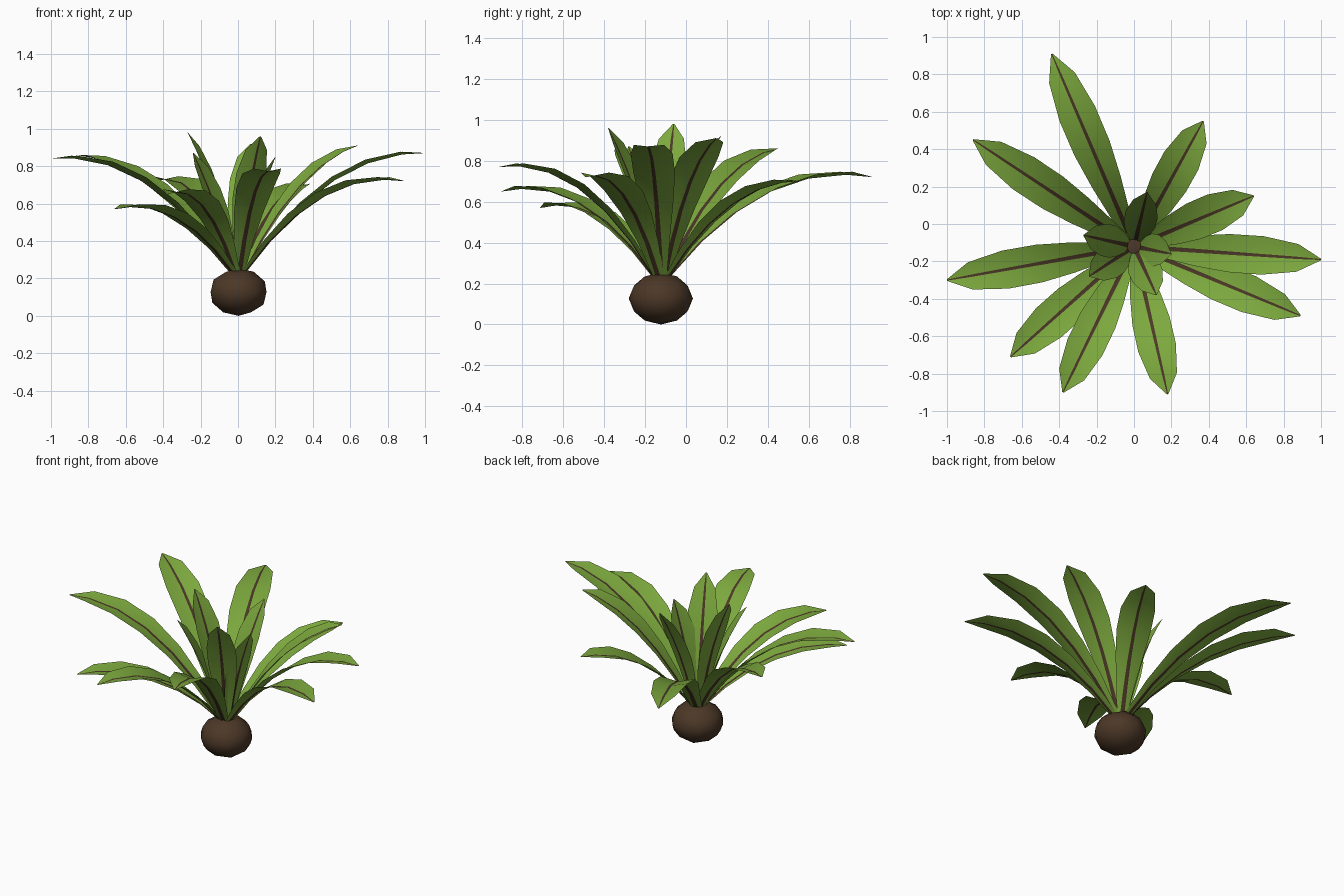
import bpy, bmesh, math
from mathutils import Vector

if "Cube" in bpy.data.objects:
    bpy.data.objects.remove(bpy.data.objects["Cube"])


def material(name, rgb):
    m = bpy.data.materials.new(name)
    m.diffuse_color = (*rgb, 1)
    m.use_nodes = True
    m.node_tree.nodes["Principled BSDF"].inputs["Base Color"].default_value = m.diffuse_color
    return m


GREEN = material("leaf green", (0.205, 0.40, 0.048))
BROWN = material("bark brown", (0.072, 0.039, 0.020))
CX, CY, BASE_Z = 0.0, -0.12, 0.22

# Blade outline: position along the leaf, half width
OUTLINE = [(0, .028), (.17, .055), (.34, .082), (.52, .102), (.70, .103), (.88, .074), (1, .004)]


def leaf(name, tip, bend, along=.48, width=1.0):
    """Arched, slightly folded blade with a brown midrib; bend lifts the curve's control point."""
    tip = Vector(tip)
    out = Vector((tip.x - CX, tip.y - CY, 0))
    reach = out.length
    out.normalize()
    side = Vector((-out.y, out.x, 0))
    p0 = Vector((CX, CY, BASE_Z)) + out * .03
    p1 = Vector((CX, CY, tip.z + bend)) + out * reach * along
    bm = bmesh.new()
    rows = []
    for t, w in OUTLINE:
        p = p0 * (1 - t) ** 2 + p1 * 2 * t * (1 - t) + tip * t * t
        tangent = ((p1 - p0) * (1 - t) + (tip - p1) * t).normalized()
        up = tangent.cross(side).normalized()
        w *= width
        rib = min(.013 * (1 - .6 * t), w * .6)
        lift = up * w * .2
        rows.append([bm.verts.new(v) for v in (
            p - side * w + lift, p - side * rib, p + side * rib, p + side * w + lift)])
    for a, b in zip(rows, rows[1:]):
        for i in range(3):
            f = bm.faces.new((a[i], a[i + 1], b[i + 1], b[i]))
            f.material_index = 1 if i == 1 else 0
            f.smooth = True
    bm.normal_update()
    if sum(f.normal.z for f in bm.faces) < 0:
        bmesh.ops.reverse_faces(bm, faces=bm.faces[:])
    me = bpy.data.meshes.new(name)
    bm.to_mesh(me)
    bm.free()
    me.materials.append(GREEN)
    me.materials.append(BROWN)
    ob = bpy.data.objects.new(name, me)
    bpy.context.collection.objects.link(ob)


# Outer arching leaves: tip, bend
OUTER = [
    ((-.44, .91, .72), .09),
    ((-.86, .45, .86), -.05),
    ((-1.0, -.30, .84), .05),
    ((-.66, -.71, .57), .08),
    ((-.38, -.90, .65), .09),
    ((.18, -.91, .77), .05),
    ((.89, -.49, .72), .07),
    ((1.0, -.19, .87), .01),
    ((.64, .15, .91), -.11),
    ((.37, .55, .70), .0),
]
for i, (tip, bend) in enumerate(OUTER):
    leaf(f"outer_leaf_{i + 1}", tip, bend)

# Inner upright leaves
INNER = [(-.27, -.06, .98), (.12, -.38, .96), (.07, .17, .92), (.20, -.16, .85), (-.24, -.28, .87)]
for i, tip in enumerate(INNER):
    leaf(f"inner_leaf_{i + 1}", tip, -.32, along=.36, width=.85)

# Root bulb
bpy.ops.mesh.primitive_ico_sphere_add(subdivisions=2, radius=1, location=(0.003, -.123, .127))
bulb = bpy.context.object
bulb.name = "root_bulb"
bulb.scale = (.157, .157, .127)
bulb.data.materials.append(BROWN)
bpy.ops.object.shade_smooth()
